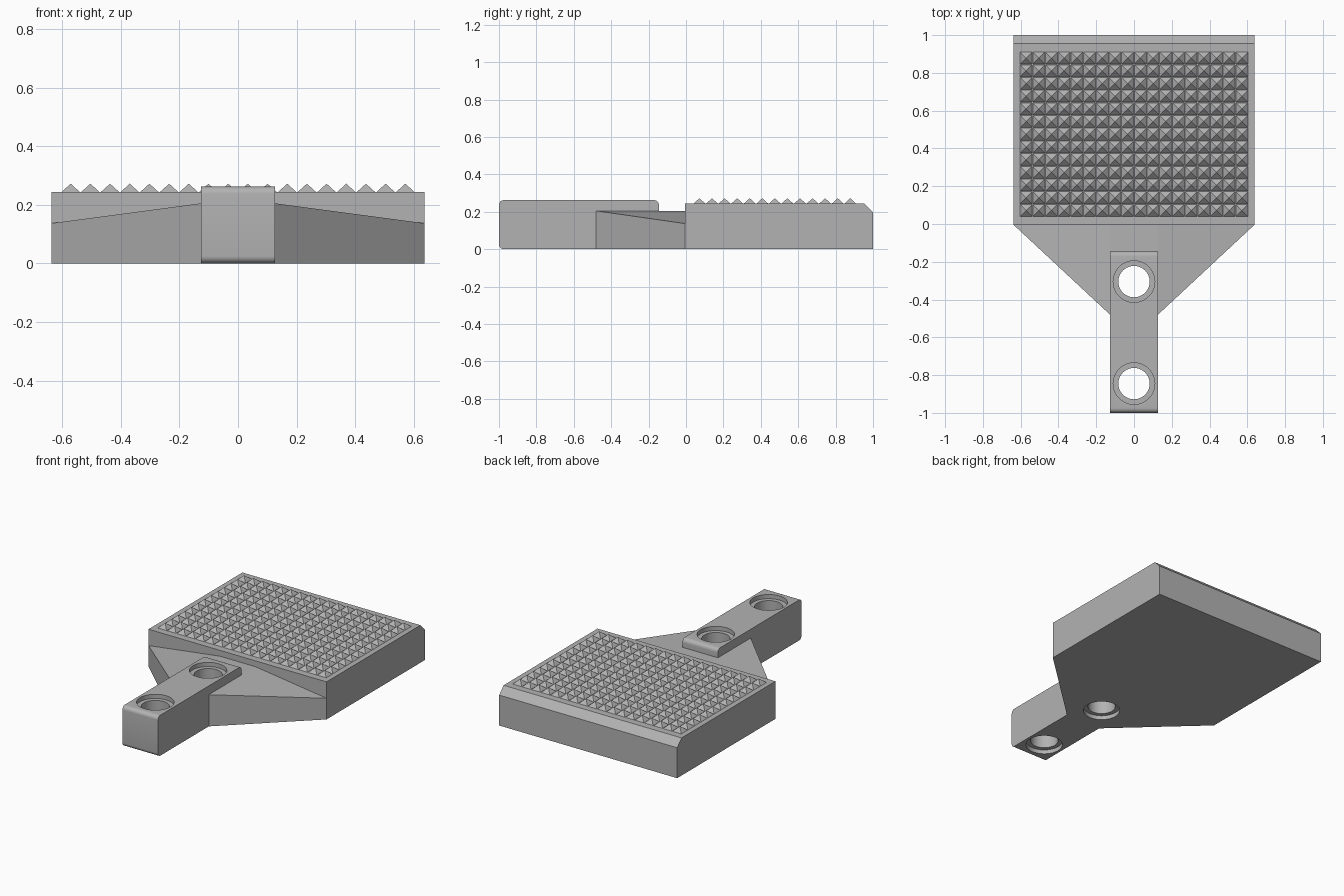
import bpy, bmesh, math
from mathutils import Matrix, Vector

cube = bpy.data.objects.get("Cube")
if cube:
    bpy.data.objects.remove(cube)

grey = bpy.data.materials.new("plain grey")
grey.use_nodes = True
colour = (0.45, 0.45, 0.45, 1)
grey.diffuse_color = colour
grey.node_tree.nodes["Principled BSDF"].inputs["Base Color"].default_value = colour

HALF_WIDTH, ARM_HALF = 0.637, 0.127
PLATE_FRONT, PLATE_TOP = -0.005, 0.243
NECK_TOP, ARM_TOP = 0.205, 0.262


def finish(name, bm):
    bmesh.ops.recalc_face_normals(bm, faces=bm.faces[:])
    mesh = bpy.data.meshes.new(name)
    bm.to_mesh(mesh)
    bm.free()
    obj = bpy.data.objects.new(name, mesh)
    mesh.materials.append(grey)
    bpy.context.collection.objects.link(obj)
    return obj


def extrude_side_profile(name, points, half):
    """Extrude a (y, z) outline across x from -half to half."""
    bm = bmesh.new()
    face = bm.faces.new([bm.verts.new((-half, y, z)) for y, z in points])
    moved = bmesh.ops.extrude_face_region(bm, geom=[face])["geom"]
    bmesh.ops.translate(bm, vec=(2 * half, 0, 0),
                        verts=[v for v in moved if isinstance(v, bmesh.types.BMVert)])
    return finish(name, bm)


def arc(cy, cz, radius, start, steps=6):
    """Quarter arc running clockwise from the start angle."""
    angles = [math.radians(start - 90 * i / steps) for i in range(steps + 1)]
    return [(cy + radius * math.cos(a), cz + radius * math.sin(a)) for a in angles]


# Pad plate with a chamfered back edge
extrude_side_profile("pad_plate", [
    (PLATE_FRONT, 0), (PLATE_FRONT, PLATE_TOP), (0.955, PLATE_TOP),
    (1, 0.197), (1, 0)], HALF_WIDTH)

# Arm with rounded ends and a lower neck that meets the plate
r = 0.025
arm = extrude_side_profile("arm", [
    *arc(-1 + r, r, r, 270),
    *arc(-1 + r, ARM_TOP - r, r, 180),
    *arc(-0.145 - r, ARM_TOP - r, r, 90),
    (-0.145, NECK_TOP), (PLATE_FRONT, NECK_TOP), (PLATE_FRONT, 0)], ARM_HALF)

# Bolt holes, counterbored above and below
bm = bmesh.new()
for y in (-0.305, -0.845):
    for radius, z, depth in ((0.083, 0.13, 0.5), (0.11, 0, 0.054), (0.11, ARM_TOP, 0.054)):
        bmesh.ops.create_cone(bm, cap_ends=True, segments=48, radius1=radius, radius2=radius,
                              depth=depth, matrix=Matrix.Translation((0, y, z)))
cutter = finish("hole_cutter", bm)
cutter.hide_render = True
cut = arm.modifiers.new("bolt holes", "BOOLEAN")
cut.operation = "DIFFERENCE"
cut.solver = "EXACT"
cut.use_self = True
cut.object = cutter
bpy.context.view_layer.objects.active = arm
arm.select_set(True)
bpy.ops.object.modifier_apply(modifier=cut.name)
bpy.data.objects.remove(cutter)
bpy.ops.object.shade_smooth_by_angle(angle=math.radians(30))
arm.select_set(False)

# Sloping side braces between the arm and the plate
for side, name in ((1, "left_brace"), (-1, "right_brace")):
    bm = bmesh.new()
    corners = ((ARM_HALF, -0.48, NECK_TOP), (ARM_HALF, PLATE_FRONT, NECK_TOP),
               (HALF_WIDTH, PLATE_FRONT, 0.137))
    top = [bm.verts.new((side * x, y, z)) for x, y, z in corners]
    base = [bm.verts.new((side * x, y, 0)) for x, y, z in corners]
    bm.faces.new(top)
    bm.faces.new(base)
    for i in range(3):
        j = (i + 1) % 3
        bm.faces.new((top[i], top[j], base[j], base[i]))
    finish(name, bm)

# Grid of pyramid teeth on the pad
COLUMNS, ROWS, PITCH, TOOTH = 18, 13, 0.0672, 0.032
bm = bmesh.new()
for column in range(COLUMNS):
    for row in range(ROWS):
        centre = Vector(((column - (COLUMNS - 1) / 2) * PITCH,
                         0.475 + (row - (ROWS - 1) / 2) * PITCH, PLATE_TOP))
        tip = bm.verts.new(centre + Vector((0, 0, 0.029)))
        ring = [bm.verts.new(centre + Vector((sx * TOOTH, sy * TOOTH, 0)))
                for sx, sy in ((-1, -1), (1, -1), (1, 1), (-1, 1))]
        bm.faces.new(ring[::-1])
        for i in range(4):
            bm.faces.new((ring[i], ring[(i + 1) % 4], tip))
finish("grip_teeth", bm)
